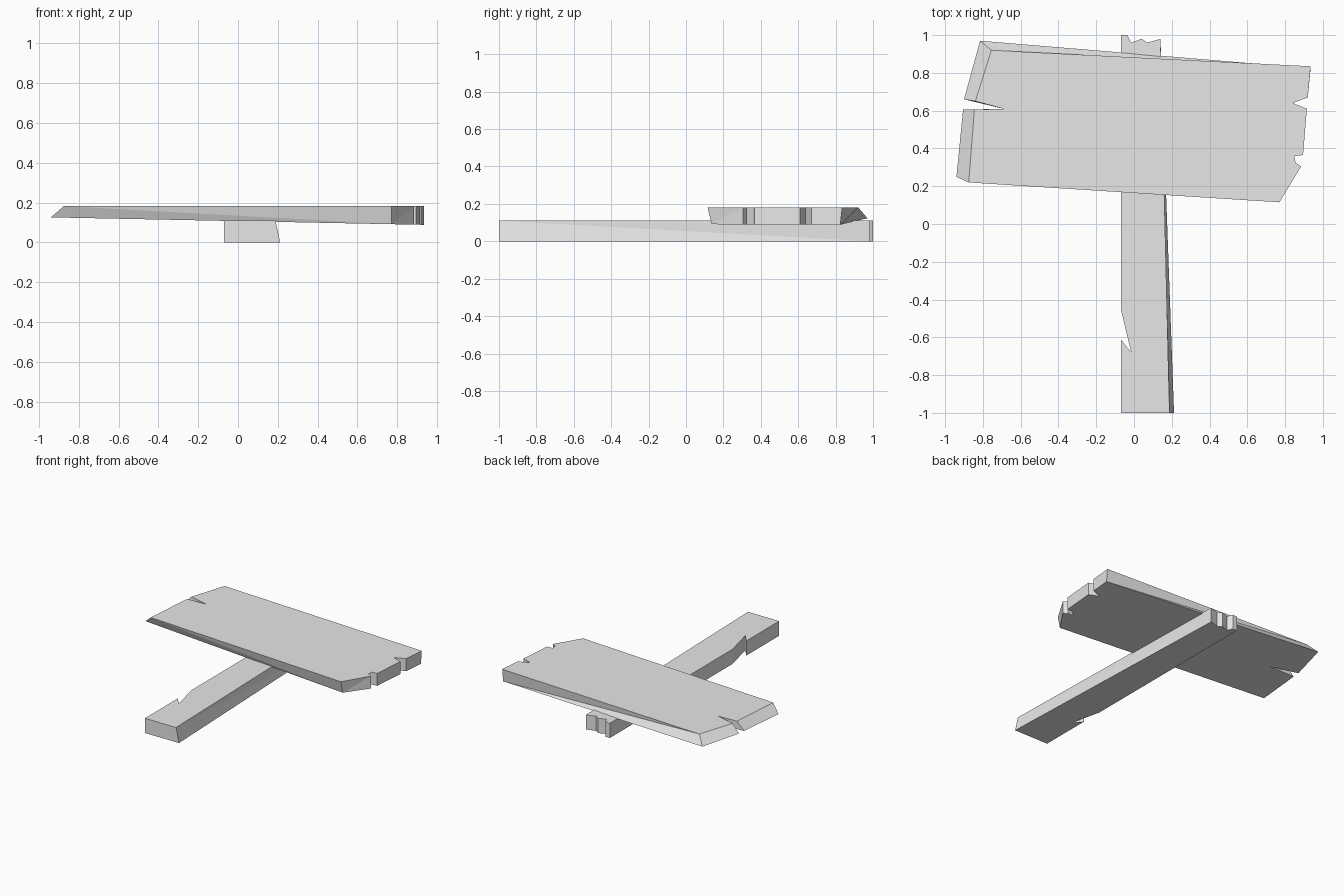
import bpy
import bmesh

cube = bpy.data.objects.get("Cube")
if cube:
    bpy.data.objects.remove(cube, do_unlink=True)

grey = bpy.data.materials.new("plain grey")
grey.use_nodes = True
grey.diffuse_color = (0.8, 0.8, 0.8, 1)
grey.node_tree.nodes["Principled BSDF"].inputs["Base Color"].default_value = (0.8, 0.8, 0.8, 1)


def plank(name, outline, bottom_shift, top_z, bottom_z):
    """Flat-shaded plank: a top outline joined to a slightly shifted bottom outline."""
    bm = bmesh.new()
    top = [bm.verts.new((x, y, top_z)) for x, y in outline]
    bottom = []
    for i, (x, y) in enumerate(outline):
        dx, dy = bottom_shift.get(i, (0, 0))
        bottom.append(bm.verts.new((x + dx, y + dy, bottom_z(x + dx))))
    bm.faces.new(top)
    bm.faces.new(bottom[::-1])
    n = len(outline)
    for i in range(n):
        j = (i + 1) % n
        bm.faces.new((top[i], bottom[i], bottom[j], top[j]))
    bmesh.ops.triangulate(bm, faces=bm.faces[:])
    bmesh.ops.recalc_face_normals(bm, faces=bm.faces[:])
    mesh = bpy.data.meshes.new(name)
    bm.to_mesh(mesh)
    bm.free()
    mesh.materials.append(grey)
    obj = bpy.data.objects.new(name, mesh)
    bpy.context.collection.objects.link(obj)
    return obj


# Post with a splintered far end, a side notch and one leaning side
post_outline = [
    (-0.07, -1), (0.188, -1), (0.14, 0.98),
    (0.07, 0.96), (0.04, 0.98), (-0.015, 0.96), (-0.035, 1), (-0.07, 1),
    (-0.07, -0.45), (-0.015, -0.68), (-0.07, -0.61),
]
plank("post", post_outline, {1: (0.024, 0)}, 0.11, lambda x: 0)

# Board with broken ends, bevelled on its right end and tapering in thickness
board_outline = [
    (-0.875, 0.22), (0.77, 0.115),
    (0.885, 0.305), (0.855, 0.325), (0.80, 0.32), (0.85, 0.36), (0.895, 0.365),
    (0.915, 0.61), (0.84, 0.64), (0.92, 0.67), (0.935, 0.835),
    (-0.755, 0.92), (-0.84, 0.65), (-0.69, 0.61), (-0.845, 0.605),
]
board_shift = {
    0: (-0.065, 0.03), 1: (0, 0.022), 10: (0, -0.01),
    11: (-0.06, 0.05), 12: (-0.06, 0.01), 14: (-0.06, 0),
}
plank("sign_board", board_outline, board_shift, 0.182, lambda x: 0.107 - 0.02 * x)
